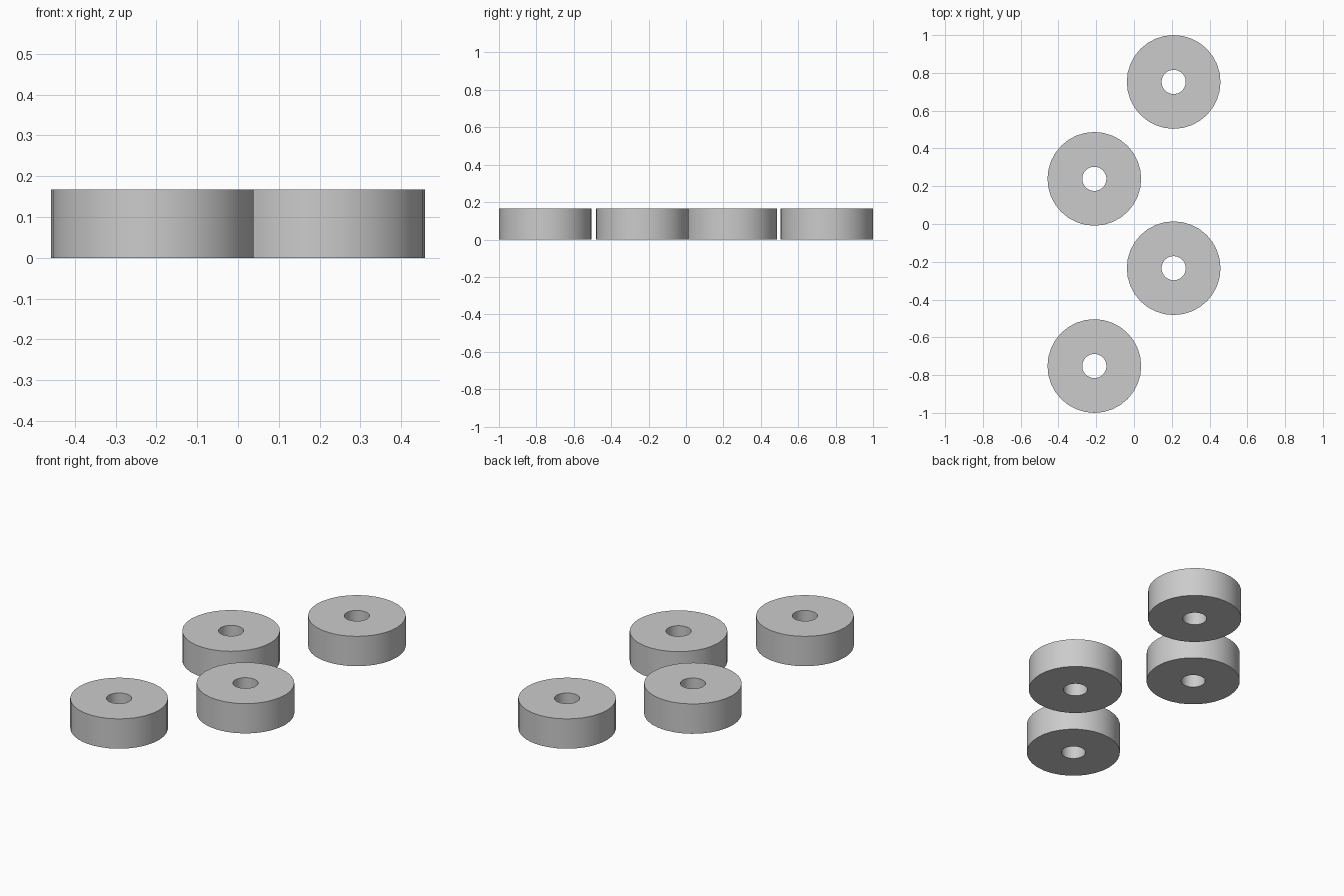
import bpy
import bmesh
from math import cos, sin, tau, radians

SIDES = 32
OUTER, HOLE, HEIGHT = 0.248, 0.064, 0.167

cube = bpy.data.objects.get("Cube")
if cube:
    bpy.data.objects.remove(cube, do_unlink=True)

# Plain grey material
grey = bpy.data.materials.new("plain grey")
grey.use_nodes = True
colour = (0.6, 0.6, 0.6, 1)
grey.diffuse_color = colour
grey.node_tree.nodes["Principled BSDF"].inputs["Base Color"].default_value = colour


def ring(bm, radius, z):
    return [bm.verts.new((radius * cos(tau * i / SIDES), radius * sin(tau * i / SIDES), z))
            for i in range(SIDES)]


def make_spacer(name, x, y):
    """Thick disc with a straight bore through the middle."""
    bm = bmesh.new()
    loops = [ring(bm, r, z) for r, z in
             ((OUTER, 0), (OUTER, HEIGHT), (HOLE, HEIGHT), (HOLE, 0))]
    for a, b in zip(loops, loops[1:] + loops[:1]):
        for i in range(SIDES):
            j = (i + 1) % SIDES
            bm.faces.new((a[i], a[j], b[j], b[i]))
    bmesh.ops.recalc_face_normals(bm, faces=bm.faces)
    mesh = bpy.data.meshes.new(name)
    bm.to_mesh(mesh)
    bm.free()
    mesh.materials.append(grey)
    obj = bpy.data.objects.new(name, mesh)
    obj.location = (x, y, 0)
    bpy.context.collection.objects.link(obj)
    return obj


# Four spacers in a zigzag from front to back
spacers = [
    make_spacer("front_right_spacer", -0.21, -0.752),
    make_spacer("front_left_spacer", 0.21, -0.234),
    make_spacer("back_right_spacer", -0.21, 0.239),
    make_spacer("back_left_spacer", 0.21, 0.752),
]

# Smooth walls with crisp rims
bpy.ops.object.select_all(action="DESELECT")
for obj in spacers:
    obj.select_set(True)
bpy.context.view_layer.objects.active = spacers[0]
bpy.ops.object.shade_smooth_by_angle(angle=radians(30))
